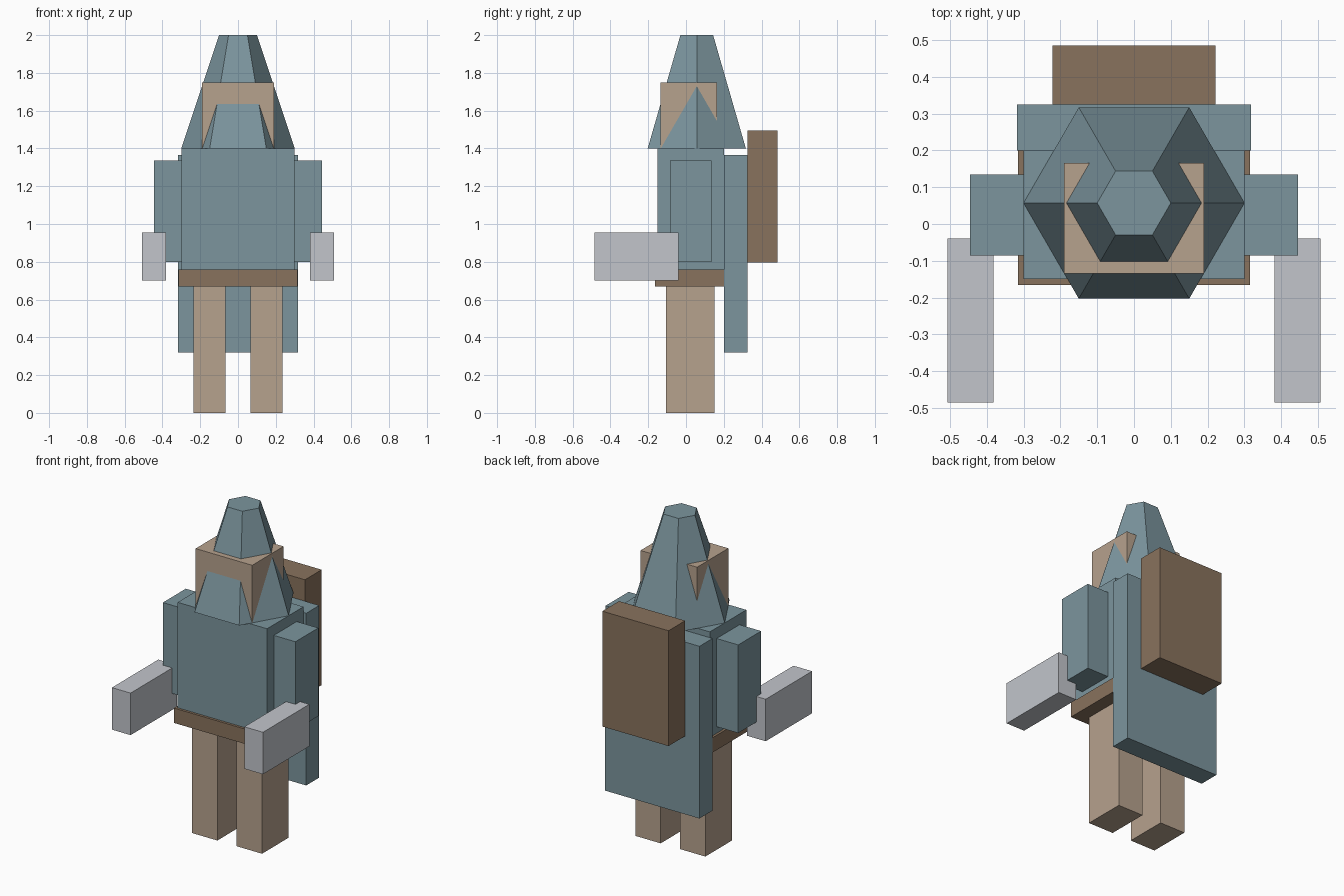
import bpy, bmesh, math
from mathutils import Matrix, Vector

if "Cube" in bpy.data.objects:
    bpy.data.objects.remove(bpy.data.objects["Cube"])


def material(name, rgb):
    m = bpy.data.materials.new(name)
    m.diffuse_color = (*rgb, 1)
    m.use_nodes = True
    m.node_tree.nodes["Principled BSDF"].inputs["Base Color"].default_value = m.diffuse_color
    return m


TEAL = material("teal_cloth", (0.20, 0.30, 0.34))
TAN = material("tan", (0.47, 0.36, 0.27))
BROWN = material("brown_leather", (0.25, 0.17, 0.11))
GREY = material("pale_metal", (0.54, 0.56, 0.60))


def finish(name, bm, mat):
    mesh = bpy.data.meshes.new(name)
    bm.to_mesh(mesh)
    bm.free()
    mesh.materials.append(mat)
    obj = bpy.data.objects.new(name, mesh)
    bpy.context.collection.objects.link(obj)
    return obj


def box(name, x, y, z, mat):
    """Box from (min, max) ranges on each axis."""
    lo, hi = Vector((x[0], y[0], z[0])), Vector((x[1], y[1], z[1]))
    bm = bmesh.new()
    bmesh.ops.create_cube(bm, size=1, matrix=Matrix.Translation((lo + hi) / 2)
                          @ Matrix.Diagonal((*(hi - lo), 1)))
    return finish(name, bm, mat)


def pair(name, x, y, z, mat):
    """Matching boxes on both sides of x = 0."""
    box("right_" + name, x, y, z, mat)
    box("left_" + name, (-x[1], -x[0]), y, z, mat)


# Body
box("torso", (-0.30, 0.30), (-0.15, 0.20), (0.76, 1.40), TEAL)
box("belt", (-0.315, 0.315), (-0.165, 0.20), (0.67, 0.76), BROWN)
box("head", (-0.19, 0.19), (-0.135, 0.165), (1.40, 1.75), TAN)

# Cape and backpack
box("cape", (-0.318, 0.318), (0.20, 0.325), (0.32, 1.365), TEAL)
box("backpack", (-0.222, 0.222), (0.325, 0.485), (0.795, 1.495), BROWN)

# Limbs and the blocks held forward
pair("leg", (0.065, 0.235), (-0.105, 0.15), (0, 0.67), TAN)
pair("arm", (0.30, 0.445), (-0.085, 0.135), (0.80, 1.335), TEAL)
pair("forearm", (0.382, 0.507), (-0.485, -0.04), (0.70, 0.955), GREY)

# Six-sided hood, with corners pointing to the sides
bm = bmesh.new()
bmesh.ops.create_cone(bm, cap_ends=True, segments=6, radius1=0.30, radius2=0.10, depth=0.60,
                      matrix=Matrix.Translation((0, 0.057, 1.70))
                      @ Matrix.Rotation(math.radians(90), 4, 'Z'))
finish("hood", bm, TEAL)
